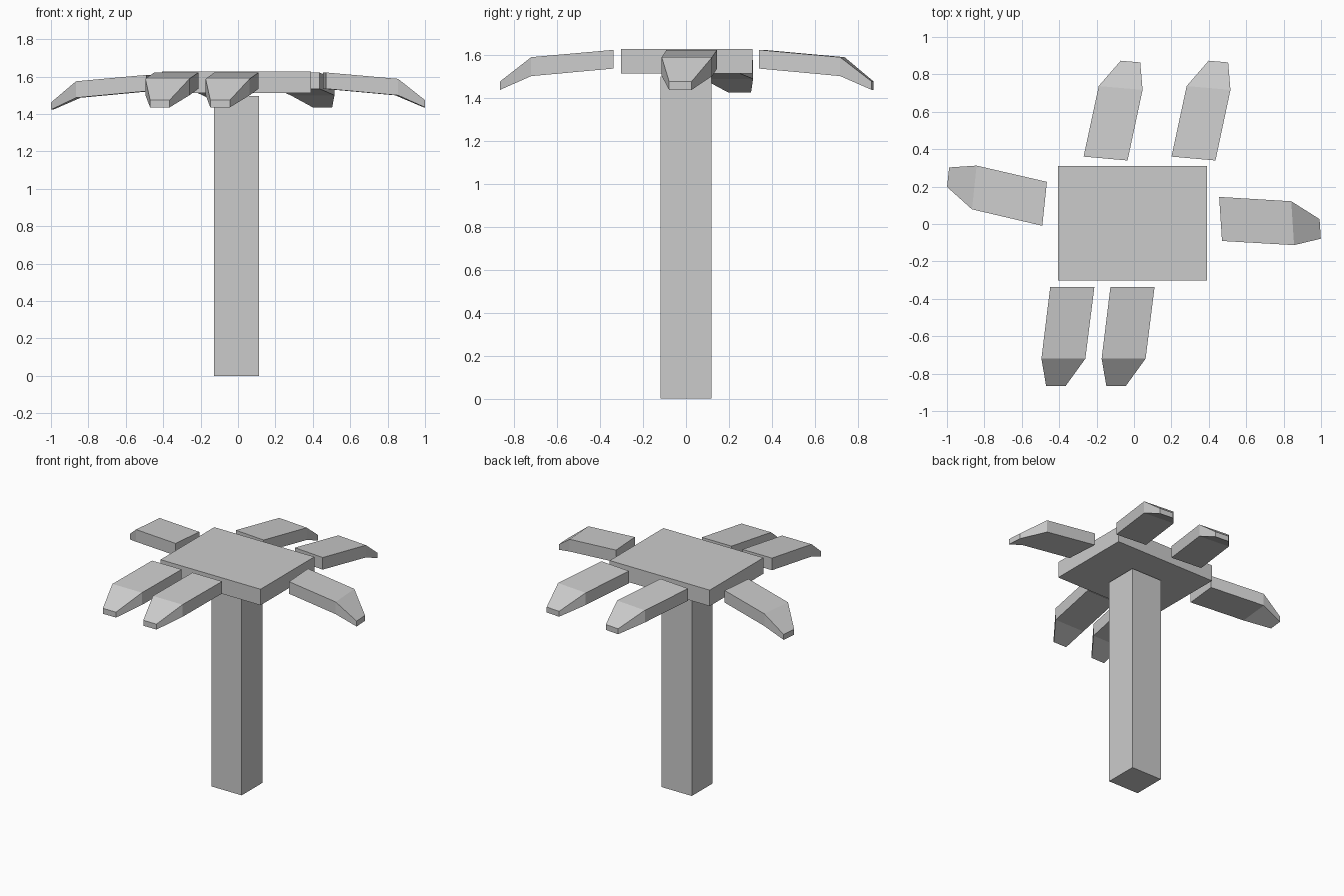
import bpy
import bmesh
from math import radians
from mathutils import Matrix

if "Cube" in bpy.data.objects:
    bpy.data.objects.remove(bpy.data.objects["Cube"], do_unlink=True)

# One plain grey for everything
GREY = (0.6, 0.6, 0.6, 1)
grey = bpy.data.materials.new("plain_grey")
grey.use_nodes = True
grey.diffuse_color = GREY
grey.node_tree.nodes["Principled BSDF"].inputs["Base Color"].default_value = GREY


def add_object(name, bm):
    bmesh.ops.recalc_face_normals(bm, faces=bm.faces)
    mesh = bpy.data.meshes.new(name)
    bm.to_mesh(mesh)
    bm.free()
    mesh.materials.append(grey)
    obj = bpy.data.objects.new(name, mesh)
    bpy.context.collection.objects.link(obj)
    return obj


def box(name, low, high):
    bm = bmesh.new()
    size = [b - a for a, b in zip(low, high)]
    centre = [(a + b) / 2 for a, b in zip(low, high)]
    bmesh.ops.create_cube(bm, size=1, matrix=Matrix.Translation(centre) @ Matrix.Diagonal((*size, 1)))
    return add_object(name, bm)


# Leaf cross-sections from base to tip: y, x min, x max, z bottom, z top
LEAF = [(0, -0.118, 0.118, 1.535, 1.622),
        (-0.383, -0.165, 0.07, 1.5, 1.588),
        (-0.528, -0.14, -0.035, 1.436, 1.475)]


def leaf(name, x, y, z, angle):
    bm = bmesh.new()
    rings = [[bm.verts.new(p) for p in ((a, d, lo), (b, d, lo), (b, d, hi), (a, d, hi))]
             for d, a, b, lo, hi in LEAF]
    for r, s in zip(rings, rings[1:]):
        for i in range(4):
            j = (i + 1) % 4
            bm.faces.new((r[i], r[j], s[j], s[i]))
    bm.faces.new(rings[0])
    bm.faces.new(rings[-1])
    obj = add_object(name, bm)
    obj.location = (x, y, z)
    obj.rotation_euler.z = radians(angle)


# Trunk and crown slab
box("trunk", (-0.129, -0.118, 0), (0.112, 0.118, 1.497))
box("crown_slab", (-0.405, -0.302, 1.512), (0.391, 0.309, 1.627))

# Drooping leaves around the crown
leaf("front_leaf_right", -0.33, -0.337, 0, 0)
leaf("front_leaf_left", -0.008, -0.337, 0, 0)
leaf("back_leaf_right", -0.152, 0.35, 0, 175)
leaf("back_leaf_left", 0.318, 0.35, 0, 175)
leaf("right_leaf", -0.478, 0.108, -0.013, -96)
leaf("left_leaf", 0.463, 0.027, 0, 93.7)
